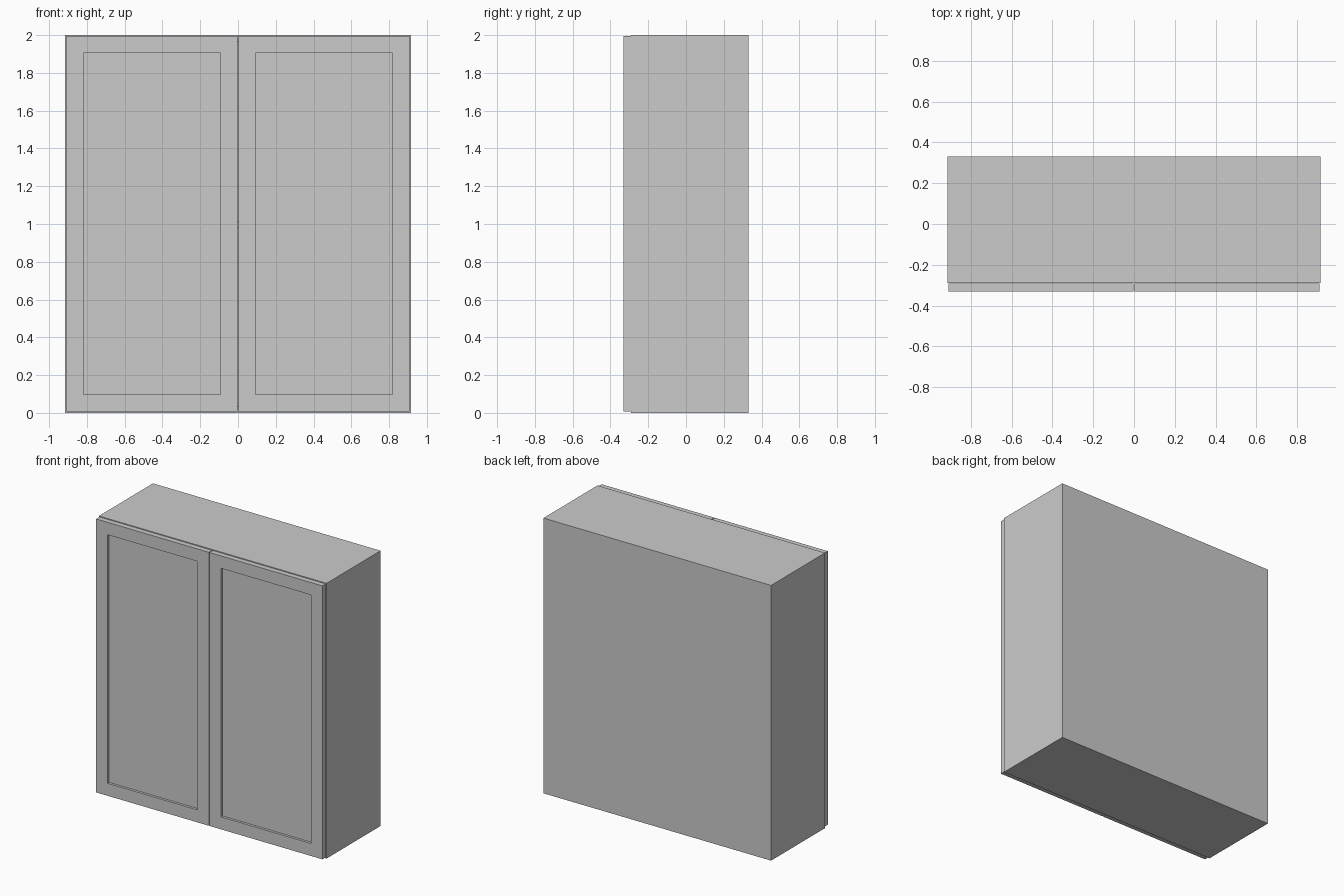
import bpy, bmesh

if "Cube" in bpy.data.objects:
    bpy.data.objects.remove(bpy.data.objects["Cube"])

W, H = 0.915, 2.0            # half width, height
FRONT, BACK = -0.29, 0.33    # carcass depth range
T = 0.037                    # board thickness


def finish(bm, name):
    bmesh.ops.recalc_face_normals(bm, faces=bm.faces)
    mesh = bpy.data.meshes.new(name)
    bm.to_mesh(mesh)
    bm.free()
    ob = bpy.data.objects.new(name, mesh)
    bpy.context.collection.objects.link(ob)
    return ob


def box_bm(lo, hi):
    bm = bmesh.new()
    bmesh.ops.create_cube(bm, size=1)
    for v in bm.verts:
        v.co = [(a + b) / 2 + c * (b - a) for a, b, c in zip(lo, hi, v.co)]
    return bm


def board(name, lo, hi):
    return finish(box_bm(lo, hi), name)


def door(name, x0, x1):
    # Slab whose front face is inset to a frame, then pushed in as a flat panel
    bm = box_bm((x0, -0.33, 0.008), (x1, FRONT - 0.002, 1.995))
    bmesh.ops.recalc_face_normals(bm, faces=bm.faces)
    bm.normal_update()
    face = min(bm.faces, key=lambda f: f.calc_center_median().y)
    bmesh.ops.inset_region(bm, faces=[face], thickness=0.128)
    ring = bmesh.ops.extrude_discrete_faces(bm, faces=[face])["faces"][0]
    for v in ring.verts:
        v.co.y += 0.018
    bmesh.ops.remove_doubles(bm, verts=bm.verts, dist=1e-5)
    return finish(bm, name)


# Doors and side boards, mirrored left and right
for side, s in (("left", -1), ("right", 1)):
    door(side + "_door", *sorted((s * 0.003, s * 0.909)))
    x0, x1 = sorted((s * (W - T), s * W))
    board(side + "_side", (x0, FRONT, 0), (x1, BACK - 0.01, H))

# Horizontal boards between the sides
for name, z, front in (("bottom", 0, FRONT),
                       ("shelf", 0.98, FRONT + 0.01),
                       ("top", H - T, FRONT)):
    board(name, (-W + T, front, z), (W - T, BACK - 0.01, z + T))

# Back panel
board("back_panel", (-W, BACK - 0.01, 0), (W, BACK, H))
